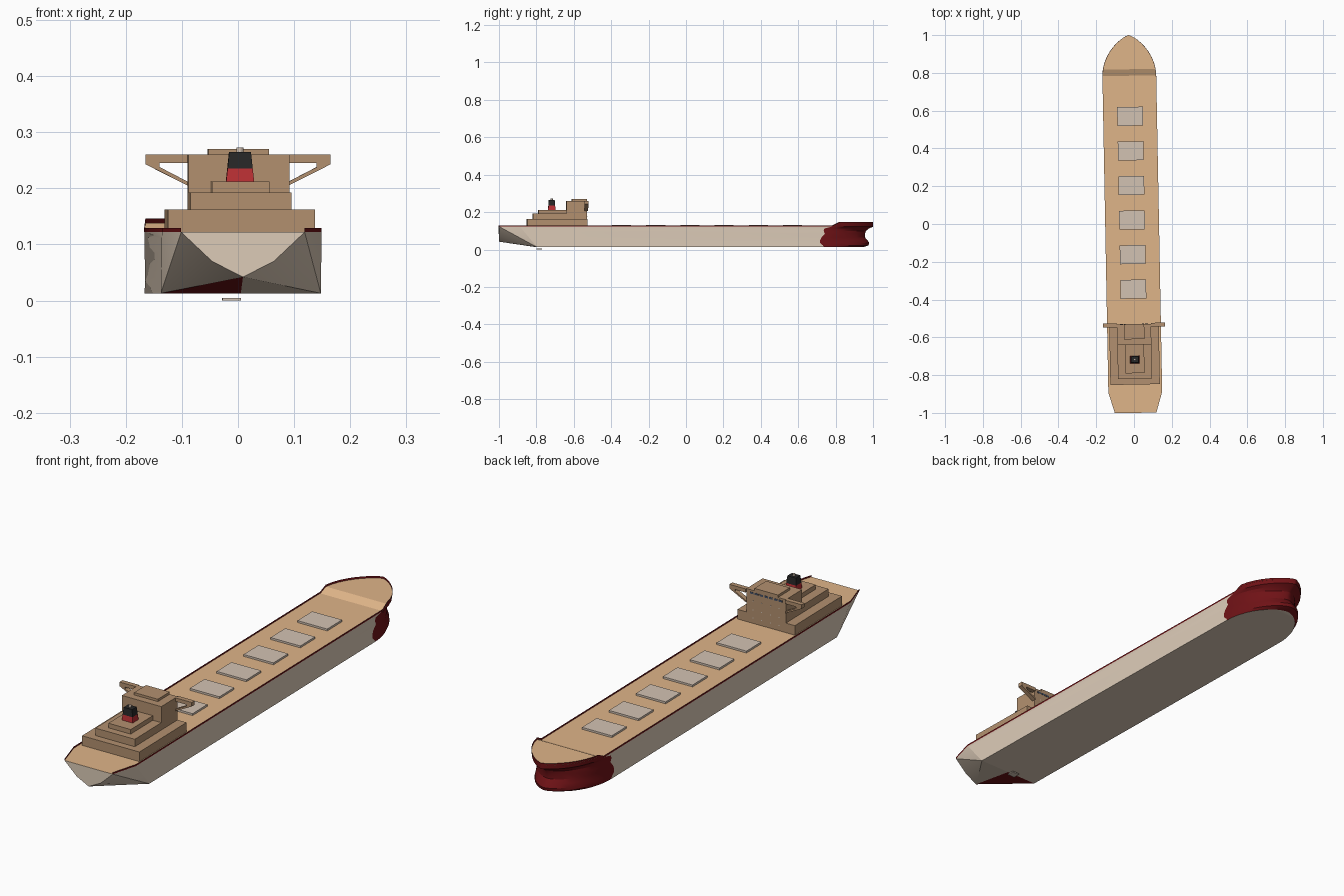
import bpy, bmesh, math
from mathutils import Matrix

if "Cube" in bpy.data.objects:
    bpy.data.objects.remove(bpy.data.objects["Cube"])

# The ship lies very slightly askew of the y axis
M = Matrix.Translation((-0.01, 0, 0)) @ Matrix.Rotation(0.0188, 4, 'Z')


def mat(name, *rgb):
    m = bpy.data.materials.new(name)
    m.diffuse_color = (*rgb, 1)
    m.use_nodes = True
    m.node_tree.nodes["Principled BSDF"].inputs["Base Color"].default_value = m.diffuse_color
    return m


PALE = mat("pale_hull", 0.72, 0.60, 0.48)
RED = mat("dark_red", 0.16, 0.006, 0.008)
DECK = mat("deck_tan", 0.74, 0.46, 0.25)
HOUSE = mat("house_tan", 0.45, 0.28, 0.16)
HATCH = mat("hatch_pale", 0.65, 0.54, 0.45)
FRED = mat("funnel_red", 0.5, 0.03, 0.035)
BLACK = mat("black", 0.02, 0.02, 0.02)
GLASS = mat("glass", 0.06, 0.08, 0.13)


def finish(bm, name, *mats):
    me = bpy.data.meshes.new(name)
    bm.to_mesh(me)
    bm.free()
    for m in mats:
        me.materials.append(m)
    ob = bpy.data.objects.new(name, me)
    bpy.context.collection.objects.link(ob)
    ob.matrix_world = M
    return ob


def frustum(name, m, x, y, z, taper=1.0):
    """Box from (min, max) ranges; the top is scaled by taper."""
    bm = bmesh.new()
    bmesh.ops.create_cube(bm, size=1)
    for v in bm.verts:
        k = taper if v.co.z > 0 else 1
        v.co = (sum(x) / 2 + v.co.x * k * (x[1] - x[0]),
                sum(y) / 2 + v.co.y * k * (y[1] - y[0]),
                z[0] + (v.co.z + 0.5) * (z[1] - z[0]))
    return finish(bm, name, m)


# Hull levels: height, bow end, start of red bow, fullness exponent
LEVELS = [(.129, 1.0, .785, .75), (.122, 1.0, .775, .75), (.112, .978, .737, .7),
          (.10, .963, .733, .7), (.085, .957, .74, .65), (.065, .957, .722, .6),
          (.05, .970, .715, .6), (.035, .980, .715, .6), (.022, .976, .73, .6),
          (.013, .95, .735, .6)]
W = 0.1425
TS = [0, .16] + [math.sin(math.radians(a)) for a in (18, 27, 36, 45, 54, 63, 71, 78, 84, 90)]


def hull_row(i, s, levels=LEVELS):
    row = []
    for j, (z, end, red, p) in enumerate(levels):
        if i == 0:
            row.append((s * W, -.89 + .09 * min(1, (.122 - z) / .109) if j else -.89, z))
        else:
            t = TS[i - 1]
            w = W * max(0, 1 - t * t) ** p
            row.append((s * w, red + t * (end - red), .146 if j == 0 and i > 1 else z))
    return row


# Hull shell
bm = bmesh.new()


def face(pts, red, flip=False):
    vs = [bm.verts.new(p) for p in (pts[::-1] if flip else pts)]
    bm.faces.new(vs).material_index = int(red)


N = len(TS) + 1
for s in (1, -1):
    f = s < 0
    rows = [hull_row(i, s) for i in range(N)]
    for i in range(N - 1):
        for j in range(len(LEVELS) - 1):
            a, b = rows[i], rows[i + 1]
            face([a[j], a[j + 1], b[j + 1], b[j]], j == 0 or i > 0, f)
    # faceted stern
    A, A1, B = rows[0][0], rows[0][1], rows[0][-1]
    T, T0, T1, T2 = (s*.11, -1, .129), (s*.11, -1, .122), (s*.055, -1, .07), (0, -1, .042)
    face([A, T, T0, A1], True, f)
    for p, q in ((A1, T0), (T0, T1), (T1, T2)):
        face([p, q, B], False, f)
    face([T2, (0, -.80, .013), B], f, f)
face([(-.11, -1, .122), (-.055, -1, .07), (0, -1, .042), (.055, -1, .07), (.11, -1, .122)], False)
# flat bottom
for i in range(N - 1):
    l, r = [[hull_row(k, s)[-1] for k in (i, i + 1)] for s in (-1, 1)]
    face([l[0], l[1], r[1], r[0]], False)
bmesh.ops.remove_doubles(bm, verts=bm.verts, dist=1e-5)
bmesh.ops.dissolve_degenerate(bm, edges=bm.edges, dist=1e-6)
hull = finish(bm, "hull", PALE, RED)
bpy.context.view_layer.objects.active = hull
hull.select_set(True)
bpy.ops.object.shade_smooth_by_angle(angle=math.radians(22))

# Deck with the ramp up to the forecastle
bm = bmesh.new()
edge = [(.11, -1, .122), (W, -.89, .122)]
for i in range(1, N):
    x, y, _ = hull_row(i, 1)[0]
    edge.append((x, y, .122 if i == 1 else .138))
for (x0, y0, z0), (x1, y1, z1) in zip(edge, edge[1:]):
    pts = [(-x0, y0, z0), (x0, y0, z0), (x1, y1, z1), (-x1, y1, z1)]
    face(pts, False)
bmesh.ops.remove_doubles(bm, verts=bm.verts, dist=1e-5)
finish(bm, "deck", DECK)

# Cargo hatches
for i in range(6):
    y = .57 - i * .183
    frustum(f"hatch_{i+1}", HATCH, (-.068, .068), (y - .05, y + .05), (.121, .130))

# Stepped deckhouse and bridge
frustum("house_lower", HOUSE, (-.131, .131), (-.85, -.53), (.121, .162))
frustum("house_middle", HOUSE, (-.09, .09), (-.82, -.53), (.162, .193))
frustum("house_upper", HOUSE, (-.051, .051), (-.79, -.64), (.193, .212))
frustum("bridge", HOUSE, (-.09, .09), (-.64, -.53), (.193, .26))
frustum("bridge_roof", HOUSE, (-.054, .054), (-.61, -.53), (.26, .27))

# Bridge wings with diagonal braces
WING = [(.09, .26), (.165, .26), (.165, .243), (.09, .205),
        (.09, .212), (.14, .238), (.14, .245), (.09, .245)]
for s, side in ((1, "right"), (-1, "left")):
    bm = bmesh.new()
    fc = bm.faces.new([bm.verts.new((s * x, -.545, z)) for x, z in WING])
    ext = bmesh.ops.extrude_face_region(bm, geom=[fc])
    bmesh.ops.translate(bm, vec=(0, .02, 0),
                        verts=[g for g in ext["geom"] if isinstance(g, bmesh.types.BMVert)])
    bmesh.ops.recalc_face_normals(bm, faces=bm.faces)
    finish(bm, f"bridge_wing_{side}", HOUSE)

# Forward windows and portholes
for i in range(7):
    x = -.066 + i * .022
    frustum(f"bridge_window_{i+1}", GLASS, (x - .008, x + .008), (-.531, -.529), (.244, .252))
for r, z in enumerate((.145, .178, .215)):
    for i in range(4):
        x = -.06 + i * .04
        frustum(f"porthole_{r}_{i}", HATCH, (x - .002, x + .002), (-.531, -.529), (z - .002, z + .002))

# Funnel
frustum("funnel_base", FRED, (-.025, .025), (-.738, -.698), (.212, .235), .9)
frustum("funnel_top", BLACK, (-.0225, .0225), (-.736, -.700), (.235, .265), .86)
bm = bmesh.new()
bmesh.ops.create_cone(bm, cap_ends=True, segments=12, radius1=.006, radius2=.006, depth=.012,
                      matrix=Matrix.Translation((0, -.718, .267)))
finish(bm, "funnel_pipe", HATCH)

# Small plate under the stern
frustum("keel_plate", HATCH, (-.033, 0), (-.80, -.77), (0, .005))
